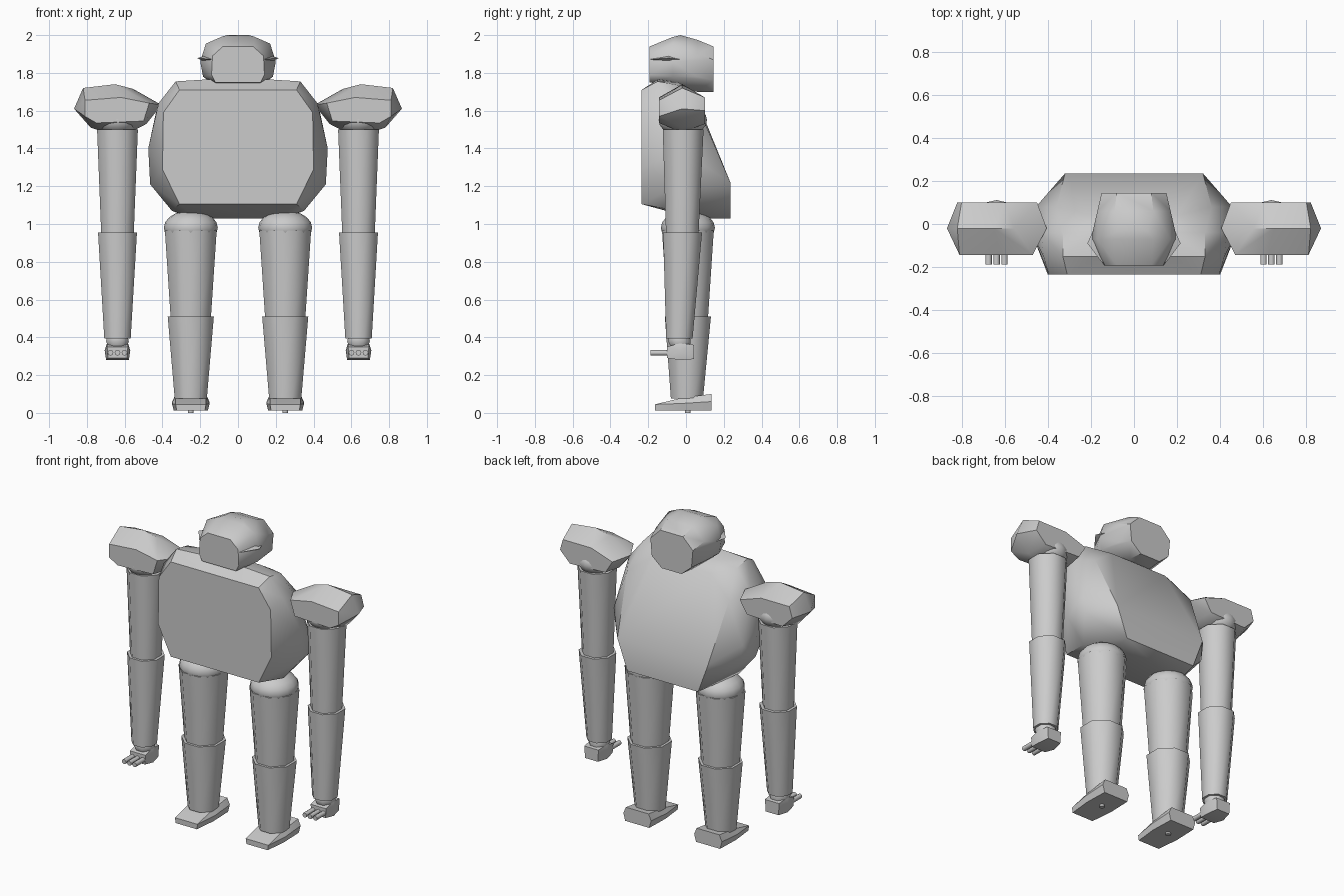
import bpy, bmesh, math
from mathutils import Matrix

if "Cube" in bpy.data.objects:
    bpy.data.objects.remove(bpy.data.objects["Cube"])


def finish(bm, name, angle=35):
    bmesh.ops.recalc_face_normals(bm, faces=bm.faces)
    me = bpy.data.meshes.new(name)
    bm.to_mesh(me)
    bm.free()
    ob = bpy.data.objects.new(name, me)
    bpy.context.collection.objects.link(ob)
    bpy.ops.object.select_all(action='DESELECT')
    ob.select_set(True)
    bpy.context.view_layer.objects.active = ob
    bpy.ops.object.shade_smooth_by_angle(angle=math.radians(angle))
    return ob


def hull(name, sections, sides=(1,), shift=0, angle=35):
    """Convex solid through (y, [(x, z), ...]) sections; sides mirrors it in x."""
    bm = bmesh.new()
    for y, pts in sections:
        for x, z in pts:
            for s in sides:
                bm.verts.new((s * x + shift, y, z))
    r = bmesh.ops.convex_hull(bm, input=bm.verts)
    bmesh.ops.delete(bm, geom=[v for v in bm.verts if not v.link_faces], context='VERTS')
    bmesh.ops.dissolve_limit(bm, angle_limit=0.02, verts=bm.verts, edges=bm.edges)
    return finish(bm, name, angle)


def limb(name, x, rings, n=8):
    """Faceted tube through (z, y, radius) rings, flat side to the front."""
    bm = bmesh.new()
    loops = []
    for z, y, r in rings:
        k = r / math.cos(math.pi / n)
        loops.append([bm.verts.new((x + k * math.cos((i + .5) * math.tau / n),
                                    y + k * math.sin((i + .5) * math.tau / n), z))
                      for i in range(n)])
    for a, b in zip(loops, loops[1:]):
        for i in range(n):
            bm.faces.new((a[i], a[(i + 1) % n], b[(i + 1) % n], b[i]))
    bm.faces.new(loops[0])
    bm.faces.new(loops[-1])
    return finish(bm, name, 50)


def ball(name, loc, size):
    bm = bmesh.new()
    bmesh.ops.create_uvsphere(bm, u_segments=16, v_segments=10, radius=1,
                              matrix=Matrix.LocRotScale(loc, None, size))
    return finish(bm, name)


both = (1, -1)

# Torso: flat chest, wide middle, sloping back with a low rear
hull("torso", [
    (-.235, [(.31, 1.71), (.395, 1.59), (.40, 1.29), (.31, 1.105)]),
    (-.15, [(.17, 1.765), (.33, 1.755), (.42, 1.64)]),
    (-.04, [(.18, 1.75), (.33, 1.735), (.43, 1.61), (.475, 1.40), (.465, 1.21), (.35, 1.07)]),
    (.04, [(.20, 1.70), (.22, 1.03)]),
    (.08, [(.36, 1.58), (.455, 1.32), (.44, 1.2)]),
    (.235, [(.32, 1.22), (.25, 1.03)])], both)

# Head and side fins
hull("head", [
    (-.192, [(.08, 1.94), (.135, 1.89), (.14, 1.79), (.12, 1.75)]),
    (-.07, [(.09, 1.99), (.17, 1.955), (.2, 1.86), (.185, 1.78), (.13, 1.745)]),
    (-.03, [(.06, 2.0)]),
    (.06, [(.09, 1.975), (.17, 1.90), (.165, 1.78), (.08, 1.70)]),
    (.145, [(.08, 1.94), (.15, 1.87), (.14, 1.76), (.07, 1.70)])], both)

for s, side in ((1, "left"), (-1, "right")):
    hull(side + "_head_fin", [
        (-.19, [(.14, 1.872)]),
        (-.09, [(.216, 1.878), (.17, 1.892), (.17, 1.855)]),
        (-.03, [(.19, 1.872)])], (s,))

    # Shoulder block
    hull(side + "_shoulder", [
        (-.143, [(.47, 1.64), (.62, 1.67), (.81, 1.655), (.81, 1.57), (.75, 1.535), (.50, 1.545)]),
        (-.02, [(.405, 1.63), (.555, 1.715), (.65, 1.74), (.82, 1.72),
                (.868, 1.61), (.78, 1.51), (.70, 1.485), (.57, 1.485), (.485, 1.53)]),
        (.10, [(.45, 1.62), (.60, 1.67), (.80, 1.67), (.82, 1.60), (.75, 1.53), (.50, 1.54)])], (s,))

    # Arm, jointed at the elbow
    x = .638 * s
    limb(side + "_upper_arm", x, [(.92, -.02, .085), (1.50, -.015, .108)])
    ball(side + "_shoulder_joint", (x, -.017, 1.55), (.112, .128, .085))
    limb(side + "_forearm", x, [(.395, -.035, .07), (.955, -.018, .103)])

    # Hand with three straight fingers
    limb(side + "_wrist", x, [(.35, -.03, .05), (.38, -.035, .06), (.40, -.035, .055)])
    hull(side + "_hand", [
        (-.10, [(.045, .30), (.055, .35), (.05, .29)] + [(-.045, .30), (-.055, .35), (-.05, .29)]),
        (-.03, [(.068, .33), (.06, .28), (.055, .37), (-.068, .33), (-.06, .28), (-.055, .37)]),
        (.043, [(.05, .36), (.045, .285), (-.05, .36), (-.045, .285)])], shift=x)
    for i in (-1, 0, 1):
        bm = bmesh.new()
        bmesh.ops.create_cone(bm, cap_ends=True, segments=8, radius1=.015, radius2=.015, depth=.12,
                              matrix=Matrix.Translation((x + i * .037, -.127, .318))
                              @ Matrix.Rotation(math.pi / 2, 4, 'X'))
        finish(bm, side + "_finger", 50)

    # Leg, jointed at the knee
    x = .25 * s
    limb(side + "_thigh", x, [(.48, .01, .105), (.965, .01, .137)])
    ball(side + "_hip_joint", (x, .01, .98), (.143, .143, .092))
    limb(side + "_shin", x, [(.075, .005, .085), (.51, .01, .122)])

    # Wedge foot with a small pin under the sole
    hull(side + "_foot", [
        (-.165, [(.075, .012), (.08, .045), (-.075, .012), (-.08, .045)]),
        (-.02, [(.09, .012), (.10, .05), (.08, .08), (-.09, .012), (-.10, .05), (-.08, .08)]),
        (.135, [(.085, .012), (.098, .06), (.08, .10), (-.085, .012), (-.098, .06), (-.08, .10)])],
        shift=x)
    limb(side + "_sole_pin", x, [(0, .01, .015), (.03, .01, .015)])
